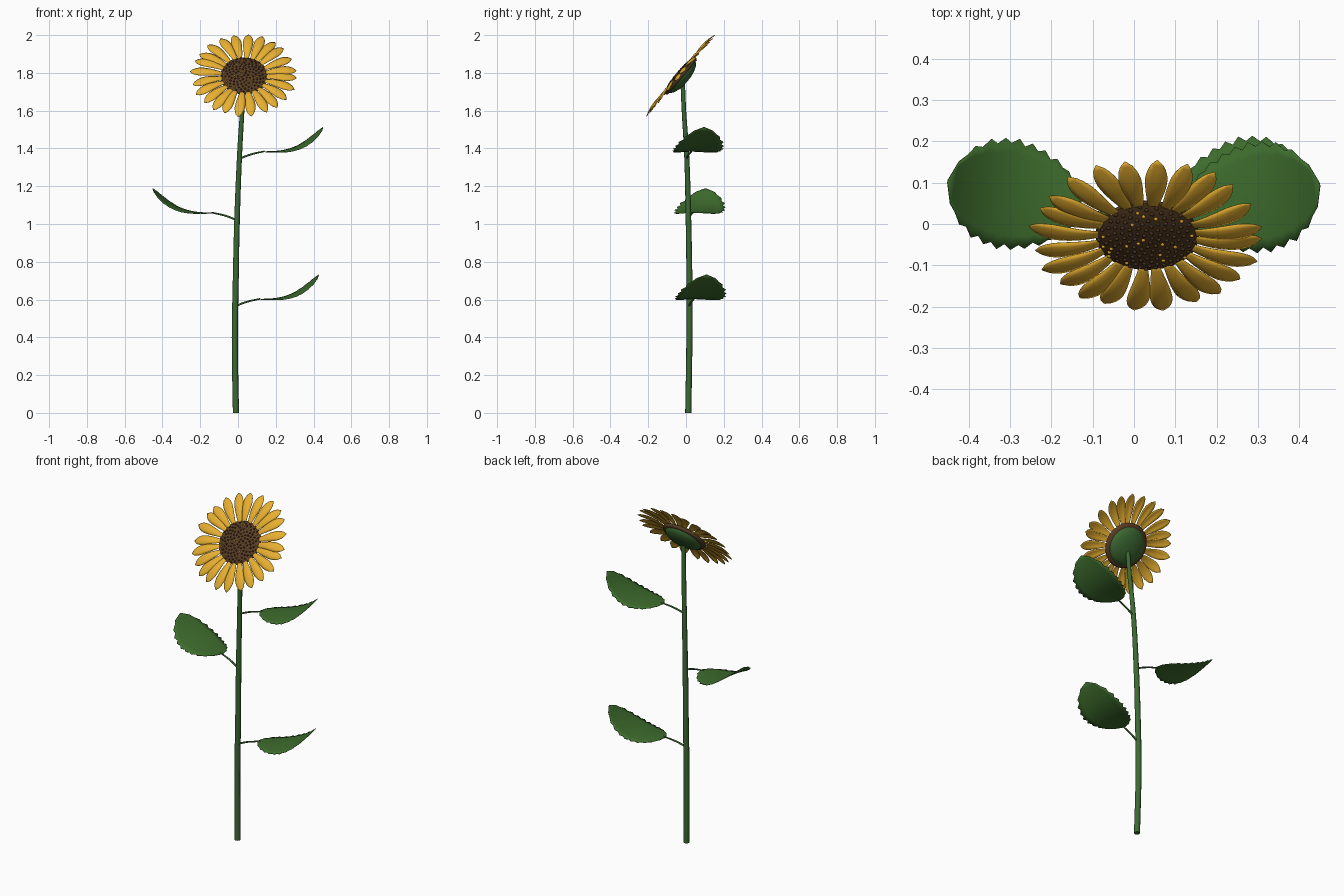
import bpy, bmesh, math, random
from mathutils import Matrix, Vector

if "Cube" in bpy.data.objects:
    bpy.data.objects.remove(bpy.data.objects["Cube"])

random.seed(4)


def material(name, r, g, b):
    m = bpy.data.materials.new(name)
    m.diffuse_color = (r, g, b, 1)
    m.use_nodes = True
    m.node_tree.nodes["Principled BSDF"].inputs["Base Color"].default_value = m.diffuse_color
    return m


LEAF = material("leaf green", 0.047, 0.150, 0.026)
STEM = material("stem green", 0.045, 0.142, 0.032)
PETAL = material("petal yellow", 0.80, 0.43, 0.030)
DISC = material("disc brown", 0.100, 0.048, 0.018)
SEED = material("seed dark brown", 0.070, 0.035, 0.015)
GOLD = material("seed gold", 0.72, 0.36, 0.025)


def finish(name, bm, mats, matrix=None, thickness=0, angle=50):
    bmesh.ops.recalc_face_normals(bm, faces=bm.faces)
    me = bpy.data.meshes.new(name)
    bm.to_mesh(me)
    bm.free()
    ob = bpy.data.objects.new(name, me)
    bpy.context.collection.objects.link(ob)
    for m in mats:
        me.materials.append(m)
    if matrix:
        ob.matrix_world = matrix
    bpy.ops.object.select_all(action='DESELECT')
    ob.select_set(True)
    bpy.context.view_layer.objects.active = ob
    bpy.ops.object.shade_smooth_by_angle(angle=math.radians(angle))
    if thickness:
        sol = ob.modifiers.new("thickness", 'SOLIDIFY')
        sol.thickness = thickness
        sol.offset = 0
    return ob


def lerp_profile(pts, t):
    for (a, va), (b, vb) in zip(pts, pts[1:]):
        if t <= b:
            return va + (vb - va) * (t - a) / (b - a)
    return pts[-1][1]


def sheet(bm, f, rows, cols):
    """Grid surface f(t, s), t along the length 0..1, s across -1..1."""
    g = [[bm.verts.new(f(i / rows, 2 * j / cols - 1)) for j in range(cols + 1)]
         for i in range(rows + 1)]
    for i in range(rows):
        for j in range(cols):
            bm.faces.new((g[i][j], g[i][j + 1], g[i + 1][j + 1], g[i + 1][j]))


def tube(name, pts, mat, sides=14):
    """Round tube through (x, y, z, radius) points, smoothed by interpolation."""
    cu = bpy.data.curves.new(name, 'CURVE')
    cu.dimensions = '3D'
    cu.bevel_depth = 1
    cu.bevel_resolution = sides // 4
    cu.resolution_u = 5
    cu.use_fill_caps = True
    sp = cu.splines.new('BEZIER')
    sp.bezier_points.add(len(pts) - 1)
    for bp, (x, y, z, r) in zip(sp.bezier_points, pts):
        bp.co = (x, y, z)
        bp.radius = r
        bp.handle_left_type = bp.handle_right_type = 'AUTO'
    ob = bpy.data.objects.new(name, cu)
    bpy.context.collection.objects.link(ob)
    cu.materials.append(mat)
    bpy.ops.object.select_all(action='DESELECT')
    ob.select_set(True)
    bpy.context.view_layer.objects.active = ob
    bpy.ops.object.convert(target='MESH')
    bpy.ops.object.shade_smooth_by_angle(angle=math.radians(50))


def lathe(name, prof, mat, matrix, steps=40):
    bm = bmesh.new()
    vs = [bm.verts.new((r, 0, z)) for r, z in prof]
    es = [bm.edges.new(p) for p in zip(vs, vs[1:])]
    bmesh.ops.spin(bm, geom=vs + es, cent=(0, 0, 0), axis=(0, 0, 1),
                   angle=2 * math.pi, steps=steps)
    bmesh.ops.remove_doubles(bm, verts=bm.verts, dist=1e-5)
    finish(name, bm, [mat], matrix)


# Stem
tube("stem", [(-0.011, 0.012, 0, 0.0165), (-0.017, 0.018, 0.4, 0.0163),
              (-0.012, 0.018, 0.7, 0.016), (-0.005, 0.013, 1.02, 0.015),
              (0.009, 0.003, 1.38, 0.0135), (0.022, -0.011, 1.6, 0.012),
              (0.030, -0.018, 1.765, 0.012)], STEM)

# Leaves with their stalks
LEAF_W = [(0, 0.008), (0.06, 0.055), (0.2, 0.100), (0.4, 0.129), (0.58, 0.138),
          (0.75, 0.122), (0.88, 0.090), (0.95, 0.052), (1, 0.004)]
ROWS = 20


def leaf(name, x, y, z, side, yaw=math.radians(12)):
    d = Vector((side * math.cos(yaw), math.sin(yaw), 0))
    across = Vector((-d.y, d.x, 0))
    root = Vector((x, y, z))
    tube(name + "_stalk", [(*root, 0.0055),
                           (*(root + d * 0.06 + Vector((0, 0, 0.022))), 0.005),
                           (*(root + d * 0.135 + Vector((0, 0, 0.039))), 0.004)], STEM, 8)

    def surface(t, s):
        w = lerp_profile(LEAF_W, t)
        if round(t * ROWS) % 2 == 0:        # saw-toothed edge
            w *= 1 - 0.10 * abs(s) ** 3
        up = 0.038 + 0.128 * t ** 2.8 - 0.011 * s * s * math.sin(math.pi * t)
        return root + d * (0.12 + 0.332 * t) + across * w * s + Vector((0, 0, up))

    bm = bmesh.new()
    sheet(bm, surface, ROWS, 8)
    finish(name, bm, [LEAF], thickness=0.002)


leaf("lower_leaf", -0.015, 0.015, 0.565, 1)
leaf("middle_leaf", -0.009, 0.010, 1.022, -1)
leaf("upper_leaf", 0.008, 0.002, 1.346, 1)

# Flower head frame: tilted to face forward and up
HEAD = Matrix.Translation((0.032, -0.031, 1.787)) @ Matrix.Rotation(math.radians(50), 4, 'X')
R = 0.125


def dome(r):
    return 0.018 * (1 - (r / R) ** 3)


lathe("seed_disc", [(r, dome(r)) for r in (0, 0.03, 0.06, 0.085, 0.105, 0.118, R)]
      + [(R, -0.008), (0.118, -0.016), (0, -0.016)], DISC, HEAD)
lathe("green_back", [(0, -0.01), (0.108, -0.012), (0.104, -0.022), (0.088, -0.034),
                     (0.06, -0.044), (0.03, -0.049), (0, -0.05)], STEM, HEAD)

# Seeds in a spiral, a few of them gold
bm = bmesh.new()
N = 130
for i in range(N):
    r = 0.118 * math.sqrt((i + 0.5) / N)
    a = i * math.radians(137.508)
    p = Matrix.Translation((r * math.cos(a), r * math.sin(a), dome(r)))
    before = len(bm.faces)
    bmesh.ops.create_icosphere(bm, subdivisions=1, radius=0.0056, matrix=p)
    bm.faces.ensure_lookup_table()
    gold = 1 if random.random() < 0.13 else 0
    for f in bm.faces[before:]:
        f.material_index = gold
finish("seeds", bm, [SEED, GOLD], HEAD)

# Ray petals
PETAL_W = [(0, 0.010), (0.2, 0.017), (0.45, 0.0245), (0.65, 0.0275),
           (0.8, 0.0245), (0.92, 0.015), (1, 0.0012)]
COUNT = 24
bm = bmesh.new()
for i in range(COUNT):
    a = 0.16 + 2 * math.pi * i / COUNT + random.uniform(-0.03, 0.03)
    length = 0.172 + random.uniform(-0.007, 0.005)
    bend = random.uniform(-0.012, 0.012)
    lift = random.uniform(-0.003, 0.003)
    spin = Matrix.Rotation(a, 3, 'Z')

    def petal(t, s):
        w = lerp_profile(PETAL_W, t)
        h = lift * t + 0.060 * t - 0.065 * t * t - 0.006 * s * s * math.sin(math.pi * t)
        return spin @ Vector((0.112 + length * t, s * w + bend * t * t, h))

    sheet(bm, petal, 12, 4)
finish("petals", bm, [PETAL], HEAD, thickness=0.0015)
